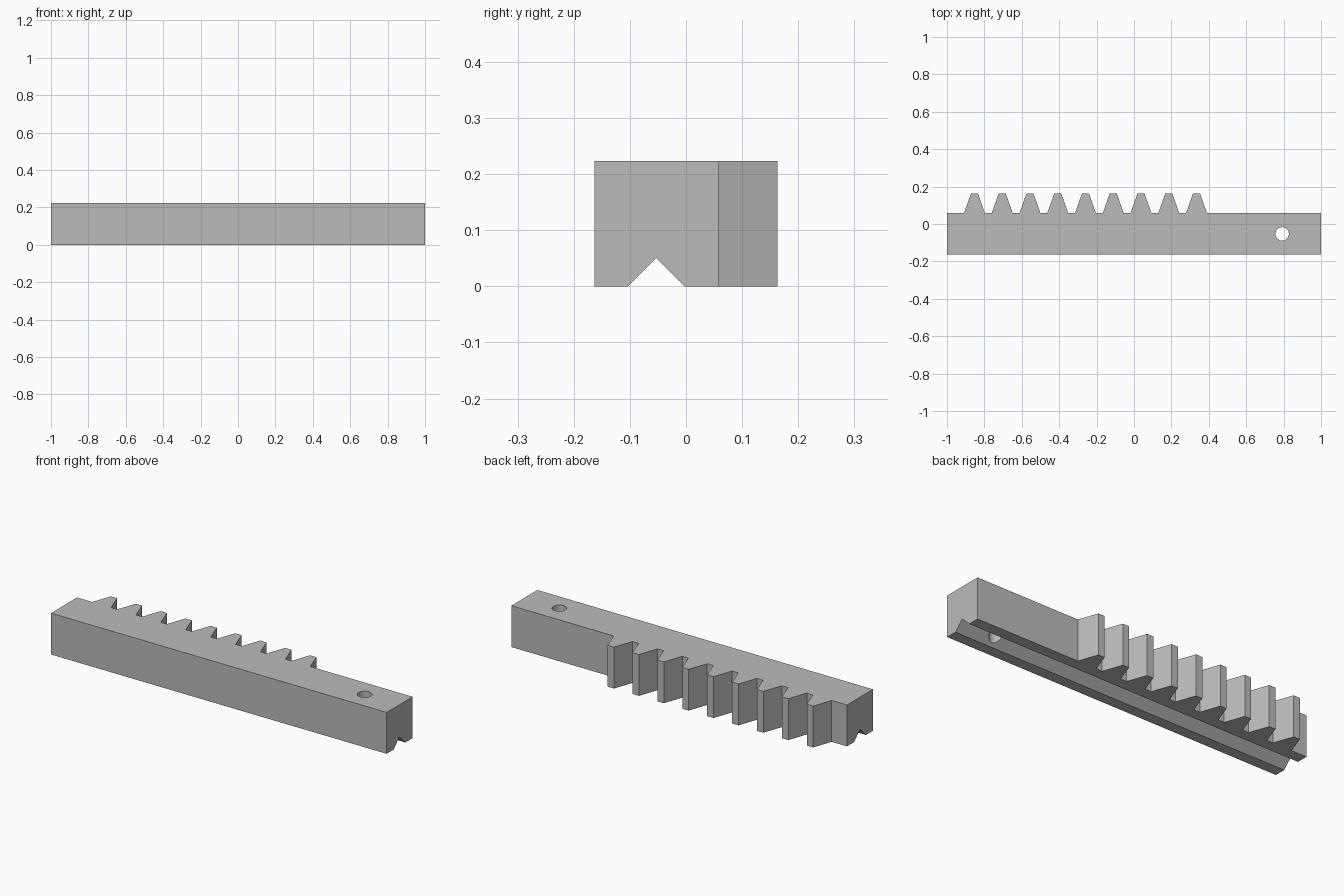
import bpy, bmesh, math
from mathutils import Matrix

cube = bpy.data.objects.get("Cube")
if cube:
    bpy.data.objects.remove(cube, do_unlink=True)

HEIGHT = 0.223
FRONT, ROOT, TIP = -0.163, 0.058, 0.163
TEETH, FIRST, PITCH = 9, -0.853, 0.1484
HALF_ROOT, HALF_TIP = 0.056, 0.019
GROOVE_Y, GROOVE_DEPTH = -0.053, 0.05
HOLE_X, HOLE_R = 0.792, 0.036

steel = bpy.data.materials.new("grey_steel")
steel.use_nodes = True
grey = (0.5, 0.5, 0.5, 1)
steel.diffuse_color = grey
steel.node_tree.nodes["Principled BSDF"].inputs["Base Color"].default_value = grey


def prism(name, outline, sweep):
    """Extrude a closed outline of 3D points along a vector."""
    bm = bmesh.new()
    face = bm.faces.new([bm.verts.new(p) for p in outline])
    new = bmesh.ops.extrude_face_region(bm, geom=[face])["geom"]
    bmesh.ops.translate(bm, vec=sweep, verts=[v for v in new if isinstance(v, bmesh.types.BMVert)])
    bmesh.ops.recalc_face_normals(bm, faces=bm.faces)
    mesh = bpy.data.meshes.new(name)
    bm.to_mesh(mesh)
    bm.free()
    mesh.materials.append(steel)
    obj = bpy.data.objects.new(name, mesh)
    bpy.context.collection.objects.link(obj)
    return obj


def cut(target, cutter):
    """Subtract the cutter from the target, then discard it."""
    mod = target.modifiers.new("cut", 'BOOLEAN')
    mod.operation = 'DIFFERENCE'
    mod.solver = 'EXACT'
    mod.object = cutter
    bpy.context.view_layer.objects.active = target
    bpy.ops.object.modifier_apply(modifier=mod.name)
    bpy.data.objects.remove(cutter, do_unlink=True)


# Bar with a row of trapezoid teeth along its back edge
outline = [(1, FRONT, 0), (-1, FRONT, 0), (-1, ROOT, 0)]
for i in range(TEETH):
    x = FIRST + i * PITCH
    outline += [(x - HALF_ROOT, ROOT, 0), (x - HALF_TIP, TIP, 0),
                (x + HALF_TIP, TIP, 0), (x + HALF_ROOT, ROOT, 0)]
outline.append((1, ROOT, 0))
rack = prism("toothed_rack", outline, (0, 0, HEIGHT))

# V groove along the whole underside
w = GROOVE_DEPTH * 2
groove = prism("groove_cutter", [(-1.1, GROOVE_Y - w, -GROOVE_DEPTH),
                                 (-1.1, GROOVE_Y + w, -GROOVE_DEPTH),
                                 (-1.1, GROOVE_Y, GROOVE_DEPTH)], (2.2, 0, 0))
groove.hide_render = True
cut(rack, groove)

# Round hole near the plain end
sides = 32
ring = [(HOLE_X + HOLE_R * math.cos(math.tau * k / sides),
         GROOVE_Y + HOLE_R * math.sin(math.tau * k / sides), -0.1) for k in range(sides)]
hole = prism("hole_cutter", ring, (0, 0, HEIGHT + 0.2))
hole.hide_render = True
cut(rack, hole)

# Smooth the hole wall, keep all machined edges sharp
bpy.ops.object.select_all(action='DESELECT')
rack.select_set(True)
bpy.context.view_layer.objects.active = rack
bpy.ops.object.shade_smooth_by_angle(angle=math.radians(25))
